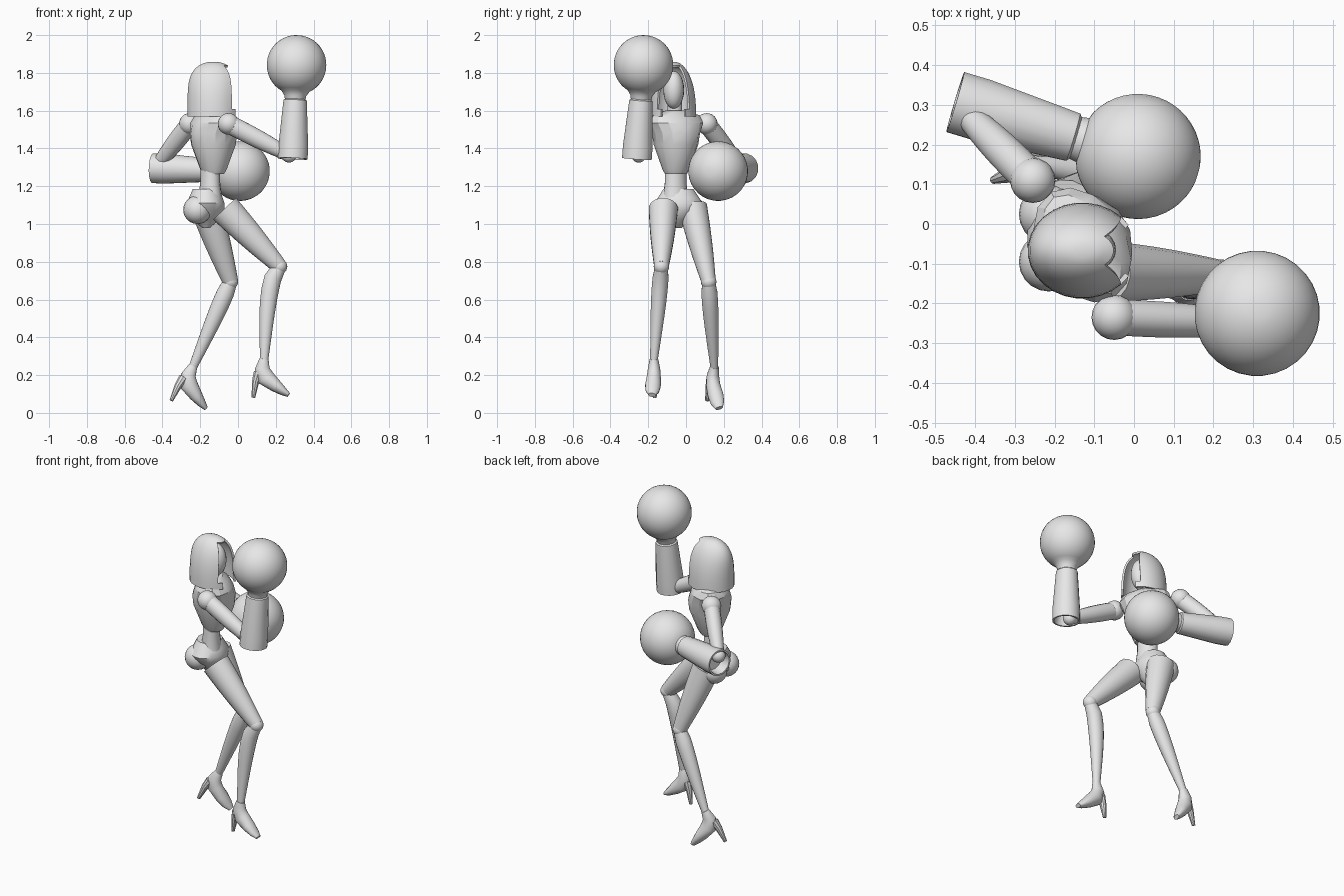
import bpy, bmesh, math
from mathutils import Vector

UP = Vector((0, 0, 1))
FORWARD = Vector((1, 0, 0))

cube = bpy.data.objects.get("Cube")
if cube:
    bpy.data.objects.remove(cube, do_unlink=True)

grey = bpy.data.materials.new("plain grey")
grey.use_nodes = True
grey.diffuse_color = (.8, .8, .8, 1)
for node in grey.node_tree.nodes:
    if node.type == "BSDF_PRINCIPLED":
        node.inputs["Base Color"].default_value = grey.diffuse_color


def finish(name, bm, limit=35):
    """Turn a bmesh into a smooth object with sharp creases."""
    bmesh.ops.recalc_face_normals(bm, faces=bm.faces[:])
    for face in bm.faces:
        face.smooth = True
    for edge in bm.edges:
        if len(edge.link_faces) == 2:
            edge.smooth = edge.calc_face_angle() < math.radians(limit)
    mesh = bpy.data.meshes.new(name)
    bm.to_mesh(mesh)
    bm.free()
    mesh.materials.append(grey)
    obj = bpy.data.objects.new(name, mesh)
    bpy.context.scene.collection.objects.link(obj)
    return obj


def loft(name, stations, forward=FORWARD, sides=16, axis=None, limit=35, remove=None):
    """Skin ellipses along a path; a station is centre, forward radius, side radius."""
    bm = bmesh.new()
    centres = [station[0] for station in stations]
    rings = []
    for i, (centre, depth, width) in enumerate(stations):
        before = centres[max(i - 1, 0)]
        after = centres[min(i + 1, len(centres) - 1)]
        tangent = axis or (after - before).normalized()
        side = tangent.cross(forward).normalized()
        front = side.cross(tangent)
        ring = []
        for k in range(sides):
            angle = math.tau * (k + .5) / sides
            offset = front * depth * math.cos(angle) + side * width * math.sin(angle)
            ring.append(bm.verts.new(centre + offset))
        rings.append(ring)
    for low, high in zip(rings, rings[1:]):
        for k in range(sides):
            j = (k + 1) % sides
            bm.faces.new((low[k], low[j], high[j], high[k]))
    bm.faces.new(rings[0][::-1])
    bm.faces.new(rings[-1])
    if remove:
        bmesh.ops.recalc_face_normals(bm, faces=bm.faces[:])
        doomed = [face for face in bm.faces if remove(face.calc_center_median())]
        bmesh.ops.delete(bm, geom=doomed, context="FACES")
    return finish(name, bm, limit)


def upright(name, x, y, sections, **options):
    """Standing part from (height, depth, width) sections."""
    stations = [(Vector((x, y, z)), depth, width) for z, depth, width in sections]
    return loft(name, stations, axis=UP, **options)


def lathe(name, base, direction, profile, sides):
    """Round part from (distance, radius) pairs along a direction."""
    stations = [(base + direction * d, radius, radius) for d, radius in profile]
    loft(name, stations, direction.orthogonal(), sides, direction)


def limb(name, start, end, thick, thin, bulge, skew=1, bow=0, forward=FORWARD):
    """Tapered limb with a muscle bulge and an optional backward bow."""
    stations = []
    steps = 8
    for i in range(steps + 1):
        t = i / steps
        swell = math.sin(math.pi * t ** skew)
        radius = thick + (thin - thick) * t + bulge * swell
        stations.append((start.lerp(end, t) - FORWARD * bow * swell, radius, radius * .92))
    loft(name, stations, forward)


def ball(name, centre, radius, scale=(1, 1, 1)):
    bm = bmesh.new()
    bmesh.ops.create_uvsphere(bm, u_segments=20, v_segments=12, radius=radius)
    bmesh.ops.scale(bm, verts=bm.verts[:], vec=scale)
    bmesh.ops.translate(bm, verts=bm.verts[:], vec=centre)
    finish(name, bm, 60)


def arm(side, shoulder, elbow, cuff, fist):
    """Shoulder joint, upper arm, hollow gauntlet and round boxing glove."""
    shoulder, elbow, cuff, fist = map(Vector, (shoulder, elbow, cuff, fist))
    ball(side + "_shoulder", shoulder, .057)
    limb(side + "_upper_arm", shoulder, elbow, .05, .035, .006, forward=UP)
    ball(side + "_elbow", elbow, .04)
    reach = (fist - cuff).length
    aim = (fist - cuff).normalized()
    lathe(side + "_gauntlet", cuff, aim,
          [(.06, .06), (0, .07), (0, .08), (.07, .08), (.31, .063), (.32, .05)], 16)
    radius = .158
    profile = [(.3, .052), (.335, .058)]
    for degrees in range(-62, 90, 8):
        a = math.radians(degrees)
        profile.append((reach + radius * math.sin(a), radius * math.cos(a)))
    lathe(side + "_glove", cuff, aim, profile, 32)


def shoe(side, ankle, pitch, yaw):
    """High-heeled shoe, pitched about its ankle."""
    c, s = math.cos(math.radians(pitch)), math.sin(math.radians(pitch))

    def place(x, z, depth, width):
        along = x * c + z * s
        return ankle + Vector((along, yaw * along, z * c - x * s)), depth, width

    foot = [(0, .01, .025, .023), (-.01, -.04, .04, .033), (.01, -.09, .047, .038),
            (.06, -.13, .035, .042), (.1, -.16, .023, .036), (.13, -.18, .012, .02)]
    heel = [(-.03, -.06, .026, .026), (-.045, -.11, .02, .02), (-.057, -.195, .01, .01)]
    loft(side + "_shoe", [place(*point) for point in foot])
    loft(side + "_heel", [place(*point) for point in heel], sides=10)


def leg(side, hip, knee, ankle, bow, pitch, yaw):
    """Thigh, knee joint, calf and shoe."""
    hip, knee, ankle = map(Vector, (hip, knee, ankle))
    limb(side + "_thigh", hip, knee, .085, .042, .005)
    ball(side + "_knee", knee, .041)
    limb(side + "_calf", knee, ankle, .037, .022, .014, skew=.55, bow=bow)
    shoe(side, ankle, pitch, yaw)


# Arms and legs
arm("right", (-.05, -.235, 1.53), (.27, -.25, 1.365), (.29, -.26, 1.345), (.31, -.225, 1.842))
arm("left", (-.255, .11, 1.53), (-.42, .275, 1.32), (-.45, .307, 1.295), (.01, .17, 1.28))
leg("right", (-.07, -.12, 1.08), (.22, -.13, .775), (.138, -.17, .275), .03, 0, -.08)
leg("left", (-.17, .035, 1.09), (-.04, .12, .695), (-.242, .15, .235), 0, 17, .35)

# Pelvis and buttocks
upright("pelvis", -.17, -.04, [
    (.98, .02, .02), (1.02, .07, .05), (1.07, .1, .11), (1.11, .1, .13),
    (1.14, .09, .11), (1.185, .07, .08)], sides=20)
for label, y in (("right", -.095), ("left", .025)):
    ball(label + "_buttock", (-.215, y, 1.075), .075)

# Waist, and a breastplate turned toward the left
facing = Vector((.86, .51, 0))
upright("waist", -.147, -.055, [(1.14, .06, .07), (1.22, .05, .06), (1.33, .05, .06)],
        forward=facing)
upright("breastplate", -.13, -.053, [
    (1.265, .055, .06), (1.29, .07, .073), (1.42, .12, .118), (1.48, .126, .128),
    (1.535, .11, .155), (1.575, .08, .14), (1.6, .05, .06)],
    forward=facing, sides=14, limit=25)
upright("neck", -.14, -.06, [(1.56, .04, .04), (1.68, .04, .04)])
ball("face", (-.11, -.065, 1.71), .1, (.65, .55, 1))

# Hood: a pointed dome with an arched opening at the front
hood_x, hood_y, hood_base, hood_height = -.13, -.067, 1.57, .29


def is_opening(p):
    t = (p.z - hood_base) / hood_height
    angle = math.atan2(p.y - hood_y, p.x - hood_x)
    arch = 30 + 12 * math.sin(math.pi * t)
    return t < .01 or t < .9 and abs(angle) < math.radians(arch)


dome = []
rings = 12
for i in range(rings):
    t = math.sin(math.pi / 2 * i / rings)
    depth = .138 * math.sqrt(1 - t ** 5)
    width = .121 * math.sqrt(1 - t ** 2.5)
    dome.append((hood_base + hood_height * t, depth, width))
hood = upright("hood", hood_x, hood_y, dome, sides=28, limit=50, remove=is_opening)
shell = hood.modifiers.new("thickness", "SOLIDIFY")
shell.thickness = .012
hood.modifiers.new("crisp rim", "EDGE_SPLIT")
